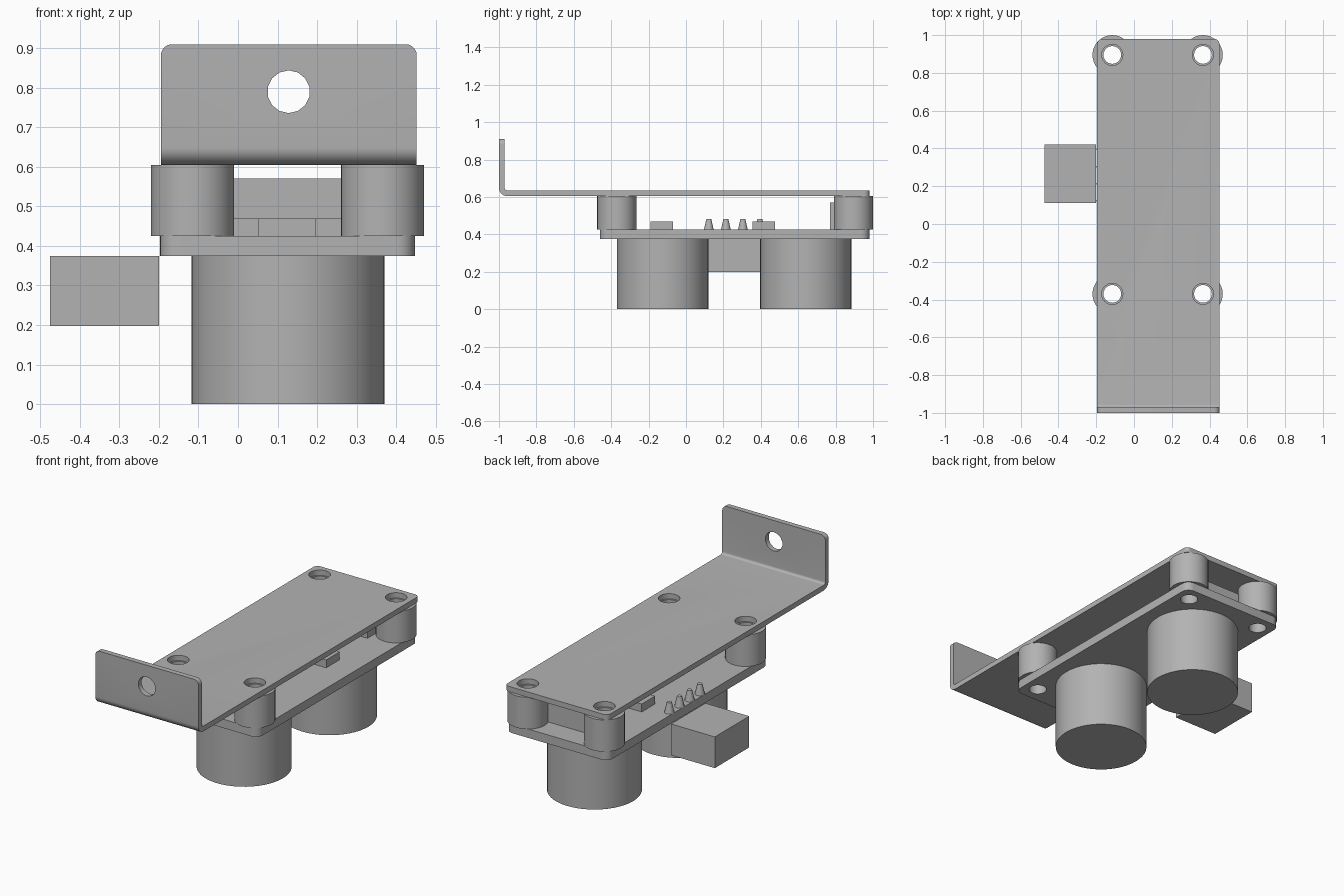
import bpy, bmesh, math
from mathutils import Matrix

cube = bpy.data.objects.get("Cube")
if cube:
    bpy.data.objects.remove(cube, do_unlink=True)

grey = bpy.data.materials.new("plain_grey")
grey.use_nodes = True
GREY = (0.45, 0.45, 0.45, 1)
grey.diffuse_color = GREY
grey.node_tree.nodes["Principled BSDF"].inputs["Base Color"].default_value = GREY


def finish(name, bm):
    """Turn a bmesh into a named grey object."""
    bmesh.ops.recalc_face_normals(bm, faces=bm.faces)
    mesh = bpy.data.meshes.new(name)
    bm.to_mesh(mesh)
    bm.free()
    mesh.materials.append(grey)
    ob = bpy.data.objects.new(name, mesh)
    bpy.context.collection.objects.link(ob)
    return ob


def smooth(ob):
    bpy.ops.object.select_all(action='DESELECT')
    ob.select_set(True)
    bpy.context.view_layer.objects.active = ob
    bpy.ops.object.shade_smooth_by_angle(angle=math.radians(32))


def box(name, x, y, z, corner=0):
    """Box from ranges, with optional rounded vertical corners."""
    bm = bmesh.new()
    bmesh.ops.create_cube(bm, size=1)
    for v in bm.verts:
        for i, (lo, hi) in enumerate((x, y, z)):
            v.co[i] = hi if v.co[i] > 0 else lo
    if corner:
        edges = [e for e in bm.edges if abs(e.verts[0].co.z - e.verts[1].co.z) > 0.001]
        bmesh.ops.bevel(bm, geom=edges, offset=corner, segments=6,
                        affect='EDGES', profile=0.5)
    return finish(name, bm)


def cylinder(name, x, y, z0, z1, r0, r1=None, sides=32):
    bm = bmesh.new()
    bmesh.ops.create_cone(bm, cap_ends=True, segments=sides, radius1=r0,
                          radius2=r0 if r1 is None else r1, depth=z1 - z0,
                          matrix=Matrix.Translation((x, y, (z0 + z1) / 2)))
    return finish(name, bm)


def cut(ob, cutters):
    """Subtract each cutter and apply the result."""
    bpy.context.view_layer.objects.active = ob
    for c in cutters:
        m = ob.modifiers.new("hole", 'BOOLEAN')
        m.operation, m.solver, m.object = 'DIFFERENCE', 'EXACT', c
        bpy.ops.object.modifier_apply(modifier=m.name)


# Shared layout
MID = 0.126
BOARD_Z, DECK_Z, SHEET = 0.425, 0.605, 0.03
posts = [(x, y) for x in (-0.115, 0.365) for y in (-0.37, 0.895)]

# Hole cutters
wide = [cylinder("plate_hole_cutter", x, y, 0.55, 0.7, 0.056, sides=24) for x, y in posts]
narrow = [cylinder("bolt_hole_cutter", x, y, 0.3, 0.7, 0.047, sides=24) for x, y in posts]
mount = cylinder("mount_hole_cutter", 0, 0, -0.1, 0.1, 0.054, sides=14)
mount.data.transform(Matrix.Translation((0.128, -0.985, 0.79)) @ Matrix.Rotation(math.pi / 2, 4, 'X'))
for c in wide + narrow + [mount]:
    c.hide_render = True

# Bent sheet bracket: L profile with a rounded bend, extruded across x
def arc(radius):
    cy, cz = -0.956, DECK_Z + 0.044
    return [(cy - radius * math.cos(a), cz - radius * math.sin(a))
            for a in (i * math.pi / 16 for i in range(9))]

profile = ([(-1, 0.91)] + arc(0.044) + [(0.98, DECK_Z), (0.98, DECK_Z + SHEET)]
           + arc(0.044 - SHEET)[::-1] + [(-1 + SHEET, 0.91)])
bm = bmesh.new()
face = bm.faces.new([bm.verts.new((-0.195, y, z)) for y, z in profile])
ext = bmesh.ops.extrude_face_region(bm, geom=[face])
for v in ext["geom"]:
    if isinstance(v, bmesh.types.BMVert):
        v.co.x = 0.452
corners = []
for e in bm.edges:
    a, b = e.verts[0].co, e.verts[1].co
    if abs(a.x - b.x) < 0.001 and (min(a.z, b.z) > 0.9 or min(a.y, b.y) > 0.97):
        corners.append(e)
bmesh.ops.bevel(bm, geom=corners, offset=0.028, segments=6, affect='EDGES', profile=0.5)
bracket = finish("bracket", bm)
cut(bracket, wide + [mount])
smooth(bracket)

# Circuit board
board = box("circuit_board", (-0.197, 0.447), (-0.46, 0.98), (0.375, BOARD_Z), 0.045)
cut(board, narrow)
smooth(board)

# Hollow standoffs
for (x, y), c in zip(posts, narrow):
    post = cylinder("standoff", x, y, BOARD_Z, DECK_Z, 0.105)
    cut(post, [c])
    smooth(post)

# Transducer cans under the board
for y in (-0.125, 0.64):
    smooth(cylinder("transducer", MID, y, 0, 0.375, 0.244, sides=48))

# Board components
box("small_chip", (0.052, 0.197), (-0.19, -0.07), (BOARD_Z, 0.47))
box("large_chip", (-0.055, 0.305), (0.355, 0.475), (BOARD_Z, 0.47))
box("crystal", (-0.02, 0.272), (0.77, 0.85), (BOARD_Z, 0.57))

# Solder pins and the plug beside the board
for i in range(4):
    smooth(cylinder("solder_pin", -0.172, 0.122 + i * 0.091, BOARD_Z, 0.483, 0.026, 0.013, 16))
box("plug", (-0.475, -0.2), (0.112, 0.42), (0.198, 0.375))

for c in wide + narrow + [mount]:
    bpy.data.objects.remove(c, do_unlink=True)
